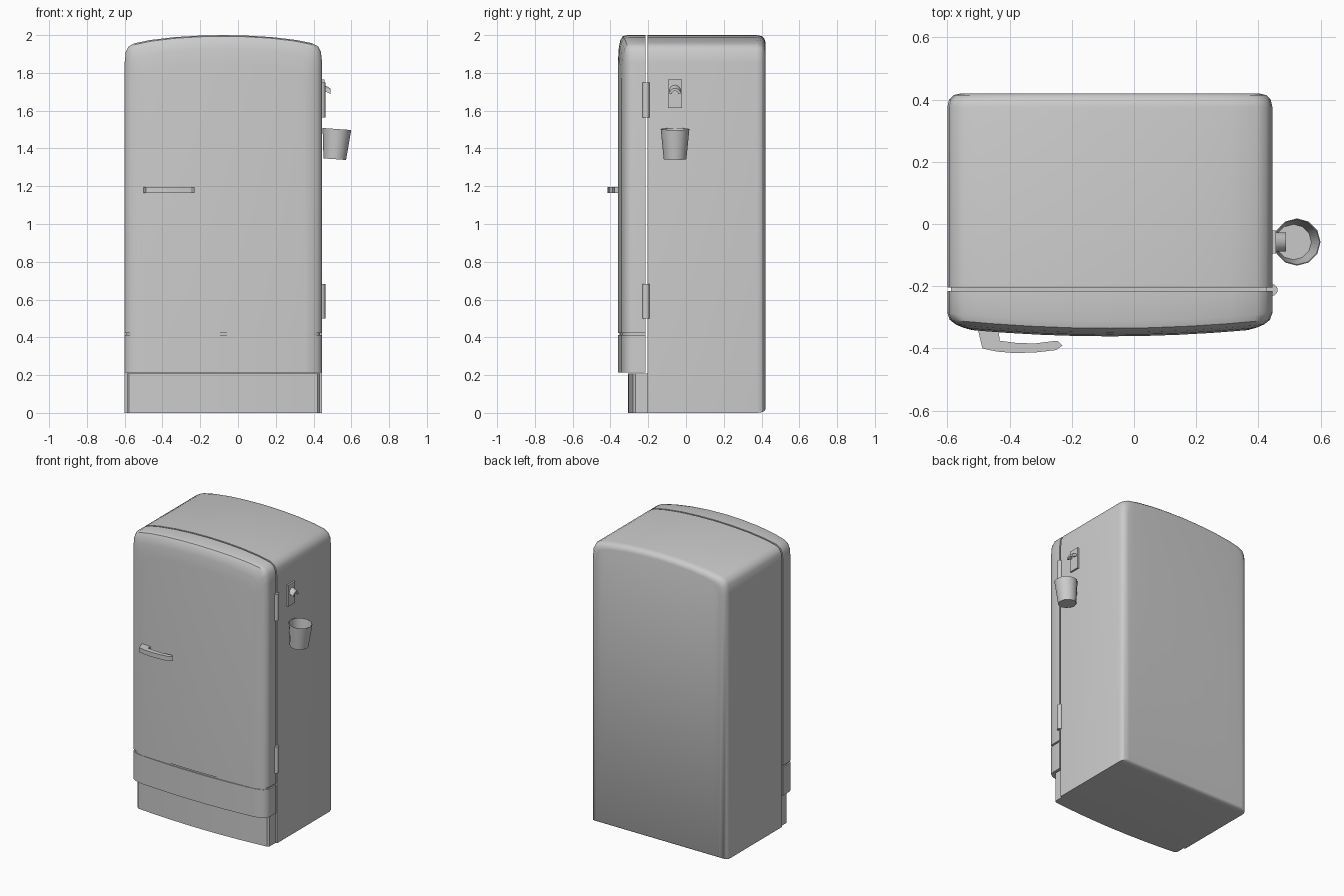
import bpy, bmesh, math
from mathutils import Matrix, Vector

if "Cube" in bpy.data.objects:
    bpy.data.objects.remove(bpy.data.objects["Cube"])

CX, HALF = -0.0775, 0.5225      # centre line and half width of the cabinet
ARCH = [(-1, 1.855), (-.989, 1.91), (-.96, 1.94), (-.9, 1.957), (-.74, 1.974),
        (-.5, 1.989), (-.25, 1.997)]
ARCH = ARCH + [(0, 2)] + [(-u, z) for u, z in reversed(ARCH)]


def finish(name, bm, smooth=True, angle=40):
    bmesh.ops.recalc_face_normals(bm, faces=bm.faces[:])
    me = bpy.data.meshes.new(name)
    bm.to_mesh(me)
    bm.free()
    ob = bpy.data.objects.new(name, me)
    bpy.context.collection.objects.link(ob)
    if smooth:
        bpy.ops.object.select_all(action='DESELECT')
        ob.select_set(True)
        bpy.context.view_layer.objects.active = ob
        bpy.ops.object.shade_smooth_by_angle(angle=math.radians(angle))
    return ob


def shell(name, rings, z0, z1=None, half=HALF, bulge=0.0):
    """Loft along y. Ring: (y, side inset, top inset, bottom inset, bulge weight)."""
    bm = bmesh.new()
    tops, bots = [], []
    for y, dx, dt, db, w in rings:
        t, b = [], []
        for u, z in ARCH:
            x = u * (half - dx)
            yy = y - w * bulge * (1 - (x / half) ** 2)
            t.append(bm.verts.new((CX + x, yy, (z if z1 is None else z1) - dt)))
            b.append(bm.verts.new((CX + x, yy, z0 + db)))
        tops.append(t)
        bots.append(b)
    n = len(ARCH)
    for k in range(len(rings) - 1):
        for rows in (tops, bots):
            for i in range(n - 1):
                bm.faces.new((rows[k][i], rows[k][i + 1], rows[k + 1][i + 1], rows[k + 1][i]))
        for i in (0, n - 1):
            bm.faces.new((tops[k][i], tops[k + 1][i], bots[k + 1][i], bots[k][i]))
    for k in (0, -1):
        for i in range(n - 1):
            bm.faces.new((tops[k][i], tops[k][i + 1], bots[k][i + 1], bots[k][i]))
    return finish(name, bm)


def prism(name, pts, offset, smooth=False):
    """Extrude a closed outline of 3D points by an offset."""
    bm = bmesh.new()
    f = bm.faces.new([bm.verts.new(p) for p in pts])
    r = bmesh.ops.extrude_face_region(bm, geom=[f], use_keep_orig=True)
    bmesh.ops.translate(bm, vec=Vector(offset),
                        verts=[v for v in r['geom'] if isinstance(v, bmesh.types.BMVert)])
    return finish(name, bm, smooth)


# cabinet with rounded back edges
shell("cabinet", [(-.204, 0, 0, 0, 0), (.375, 0, 0, 0, 0), (.4, .006, .005, .003, 0),
                  (.414, .02, .016, .009, 0), (.42, .045, .035, .018, 0)], 0)

# door, lower panel, recessed strip and kick plate
front = [(-.215, 0, 0), (-.285, 0, 0), (-.307, .008, .006), (-.32, .027, .028),
         (-.328, .052, .07), (-.333, .08, .15)]
shell("door", [(y, dx, dt, 0, float(k > 0)) for k, (y, dx, dt) in enumerate(front)],
      .424, bulge=.028)
flat = [(y, dx, 0, 0, float(k > 0)) for k, (y, dx, _) in enumerate(front)]
shell("lower_panel", flat, .215, .412, bulge=.028)
shell("panel_gap_strip", flat, .412, .424, half=HALF - .01, bulge=.02)
shell("kick_plate", [(-.2, 0, 0, 0, 0), (-.268, 0, 0, 0, 1), (-.28, .012, 0, 0, 1)],
      0, .208, half=HALF - .012, bulge=.026)

# door handle
plan = [(-.505, -.325), (-.487, -.4), (-.44, -.41), (-.38, -.415), (-.31, -.412), (-.25, -.405),
        (-.23, -.39), (-.247, -.375), (-.32, -.384), (-.38, -.382), (-.432, -.375), (-.435, -.335)]
prism("door_handle", [(x, y, 1.163) for x, y in plan], (0, 0, .032))

# hinges
for name, z0, z1 in (("upper_hinge", 1.565, 1.75), ("lower_hinge", .5, .683)):
    bm = bmesh.new()
    bmesh.ops.create_cone(bm, cap_ends=True, segments=12, radius1=.019, radius2=.019, depth=z1 - z0,
                          matrix=Matrix.Translation((.443, -.212, (z0 + z1) / 2)))
    finish(name, bm)

# bottle opener: wall plate and arched hook
PY = -.058
prism("opener_plate", [(.444, PY - .037, 1.615), (.444, PY + .037, 1.615),
                       (.444, PY + .037, 1.765), (.444, PY - .037, 1.765)], (.013, 0, 0))
arc = [(r * math.cos(math.pi * i / 8), r * math.sin(math.pi * i / 8))
       for r, seq in ((.03, range(9)), (.017, range(8, -1, -1))) for i in seq]
prism("opener_hook", [(.452, PY + a, 1.708 + b) for a, b in arc], (.037, 0, -.02), True)

# open tapered cap cup, tilted outward
bm = bmesh.new()
SEG = 12
loops = []
for r, z in ((.06, .08), (.076, -.08), (.073, -.08), (.057, .072)):
    loops.append([bm.verts.new((r * math.cos(2 * math.pi * i / SEG),
                                r * math.sin(2 * math.pi * i / SEG), -z)) for i in range(SEG)])
for a, b in zip(loops, loops[1:]):
    for i in range(SEG):
        j = (i + 1) % SEG
        bm.faces.new((a[i], a[j], b[j], b[i]))
bm.faces.new(loops[0])
bm.faces.new(loops[-1])
cup = finish("cap_cup", bm)
cup.rotation_euler = (0, math.radians(4), 0)
cup.location = (.518, PY, 1.423)
